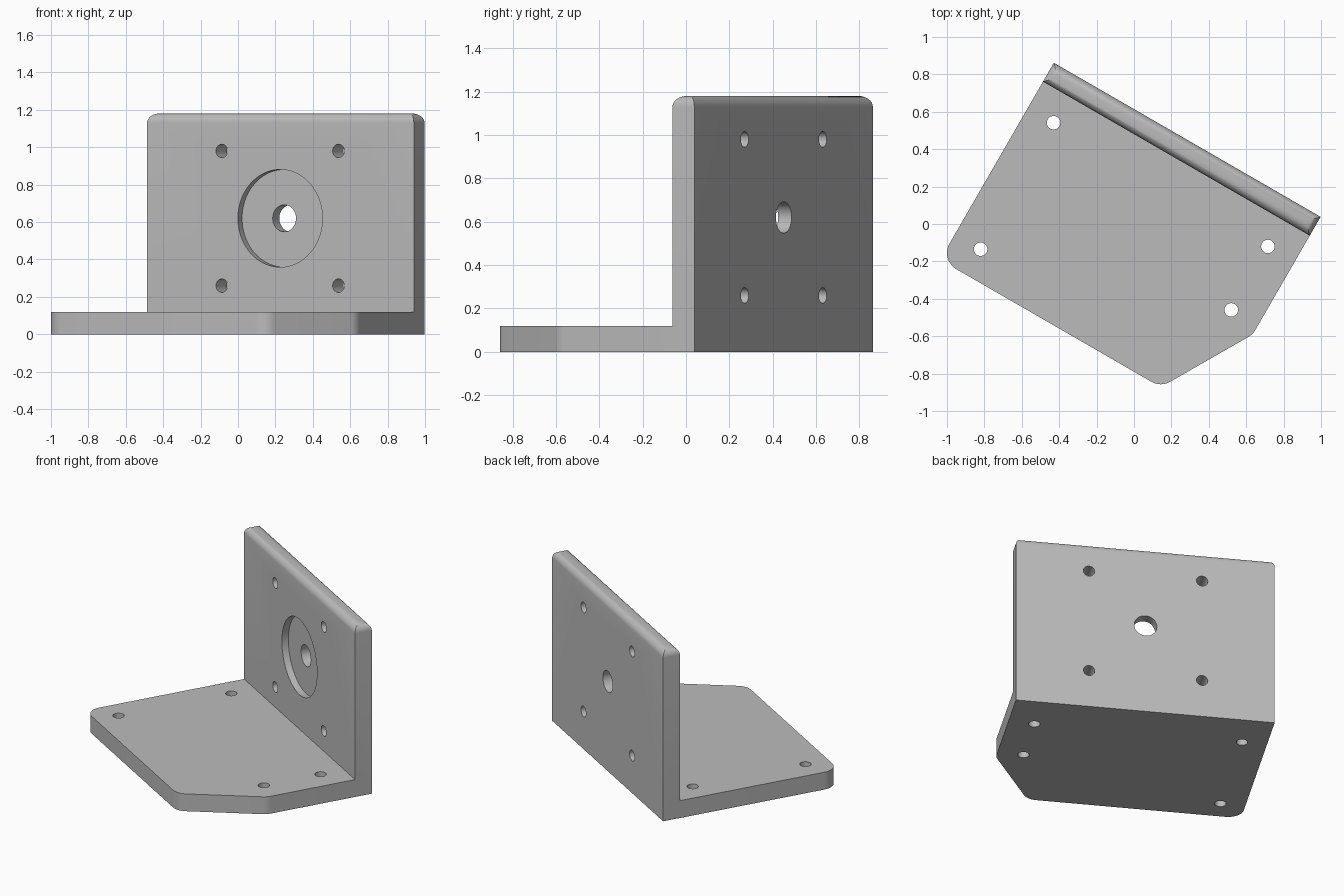
import bpy, bmesh, math
from mathutils import Vector, Matrix

if "Cube" in bpy.data.objects:
    bpy.data.objects.remove(bpy.data.objects["Cube"], do_unlink=True)

# Main dimensions in the bracket's own axes
LEFT, RIGHT = -0.802, 0.845
FRONT, WALL_FRONT, BACK = -0.684, 0.416, 0.532
BASE_H, WALL_H, ROUND = 0.12, 1.18, 0.05
MID_X, MID_Z = 0.02, 0.62

grey = bpy.data.materials.new("plain grey")
grey.use_nodes = True
grey.diffuse_color = (0.5, 0.5, 0.5, 1)
grey.node_tree.nodes["Principled BSDF"].inputs["Base Color"].default_value = (0.5, 0.5, 0.5, 1)


def make_object(name, bm):
    bmesh.ops.recalc_face_normals(bm, faces=bm.faces)
    mesh = bpy.data.meshes.new(name)
    bm.to_mesh(mesh)
    bm.free()
    mesh.materials.append(grey)
    obj = bpy.data.objects.new(name, mesh)
    bpy.context.collection.objects.link(obj)
    return obj


def rounded(prev, corner, after, radius, steps=12):
    """Arc of points replacing one sharp corner of an outline."""
    a, b = (prev - corner).normalized(), (after - corner).normalized()
    half = a.angle(b) / 2
    centre = corner + (a + b).normalized() * (radius / math.sin(half))
    tangent = radius / math.tan(half)
    p, q = corner + a * tangent - centre, corner + b * tangent - centre
    sweep = math.pi - 2 * half
    return [centre + (p * math.sin((1 - t) * sweep) + q * math.sin(t * sweep)) / math.sin(sweep)
            for t in (i / steps for i in range(steps + 1))]


def cylinder(centre, radius, depth, upright, sides=48):
    bm = bmesh.new()
    turn = Matrix() if upright else Matrix.Rotation(math.pi / 2, 4, 'X')
    bmesh.ops.create_cone(bm, cap_ends=True, segments=sides, radius1=radius, radius2=radius,
                          depth=depth, matrix=Matrix.Translation(centre) @ turn)
    return make_object("hole_cutter", bm)


def combine(target, other, operation):
    mod = target.modifiers.new("combine", 'BOOLEAN')
    mod.operation, mod.solver, mod.object = operation, 'EXACT', other
    bpy.context.view_layer.objects.active = target
    bpy.ops.object.modifier_apply(modifier=mod.name)
    bpy.data.objects.remove(other, do_unlink=True)


# Base plate: outline with rounded front corners and a cut-off right corner
inner = (WALL_FRONT + BACK) / 2
corners = [Vector(c) for c in ((LEFT, inner), (LEFT, FRONT), (0.56, FRONT),
                               (RIGHT, -0.194), (RIGHT, inner))]
outline = [corners[0]]
for i in (1, 2, 3):
    outline += rounded(corners[i - 1], corners[i], corners[i + 1], 0.1)
outline.append(corners[-1])
bm = bmesh.new()
face = bm.faces.new([bm.verts.new((p.x, p.y, 0)) for p in outline])
top = bmesh.ops.extrude_face_region(bm, geom=[face])["geom"]
bmesh.ops.translate(bm, verts=[g for g in top if isinstance(g, bmesh.types.BMVert)],
                    vec=(0, 0, BASE_H))
base = make_object("base_plate", bm)

# Upright wall with rounded top edges
bm = bmesh.new()
bmesh.ops.create_cube(bm, size=1)
bmesh.ops.scale(bm, verts=bm.verts, vec=(RIGHT - LEFT, BACK - WALL_FRONT, WALL_H))
bmesh.ops.translate(bm, verts=bm.verts, vec=((LEFT + RIGHT) / 2, inner, WALL_H / 2))
rim = [e for e in bm.edges if all(v.co.z > WALL_H - 0.01 for v in e.verts)]
bmesh.ops.bevel(bm, geom=rim, offset=ROUND, segments=8, profile=0.5, affect='EDGES')
bracket = make_object("angle_bracket", bm)
combine(bracket, base, 'UNION')

# Screw holes through the base
for x, y in ((-0.643, 0.254), (-0.643, -0.527), (0.68, 0.254), (0.68, -0.138)):
    combine(bracket, cylinder((x, y, BASE_H / 2), 0.036, 0.4, True), 'DIFFERENCE')

# Screw holes through the wall
for sx in (-1, 1):
    for sz in (-1, 1):
        spot = (MID_X + sx * 0.36, inner, MID_Z + sz * 0.36)
        combine(bracket, cylinder(spot, 0.036, 0.4, False), 'DIFFERENCE')

# Round recess in the wall's front and the shaft hole through it
combine(bracket, cylinder((MID_X, WALL_FRONT - 0.055, MID_Z), 0.261, 0.2, False, 72), 'DIFFERENCE')
combine(bracket, cylinder((MID_X, inner, MID_Z), 0.072, 0.4, False), 'DIFFERENCE')

# Turn the bracket and shade it
bracket.data.transform(Matrix.Rotation(math.radians(-30), 4, 'Z'))
bpy.ops.object.select_all(action='DESELECT')
bracket.select_set(True)
bpy.context.view_layer.objects.active = bracket
bpy.ops.object.shade_smooth_by_angle(angle=math.radians(25))
